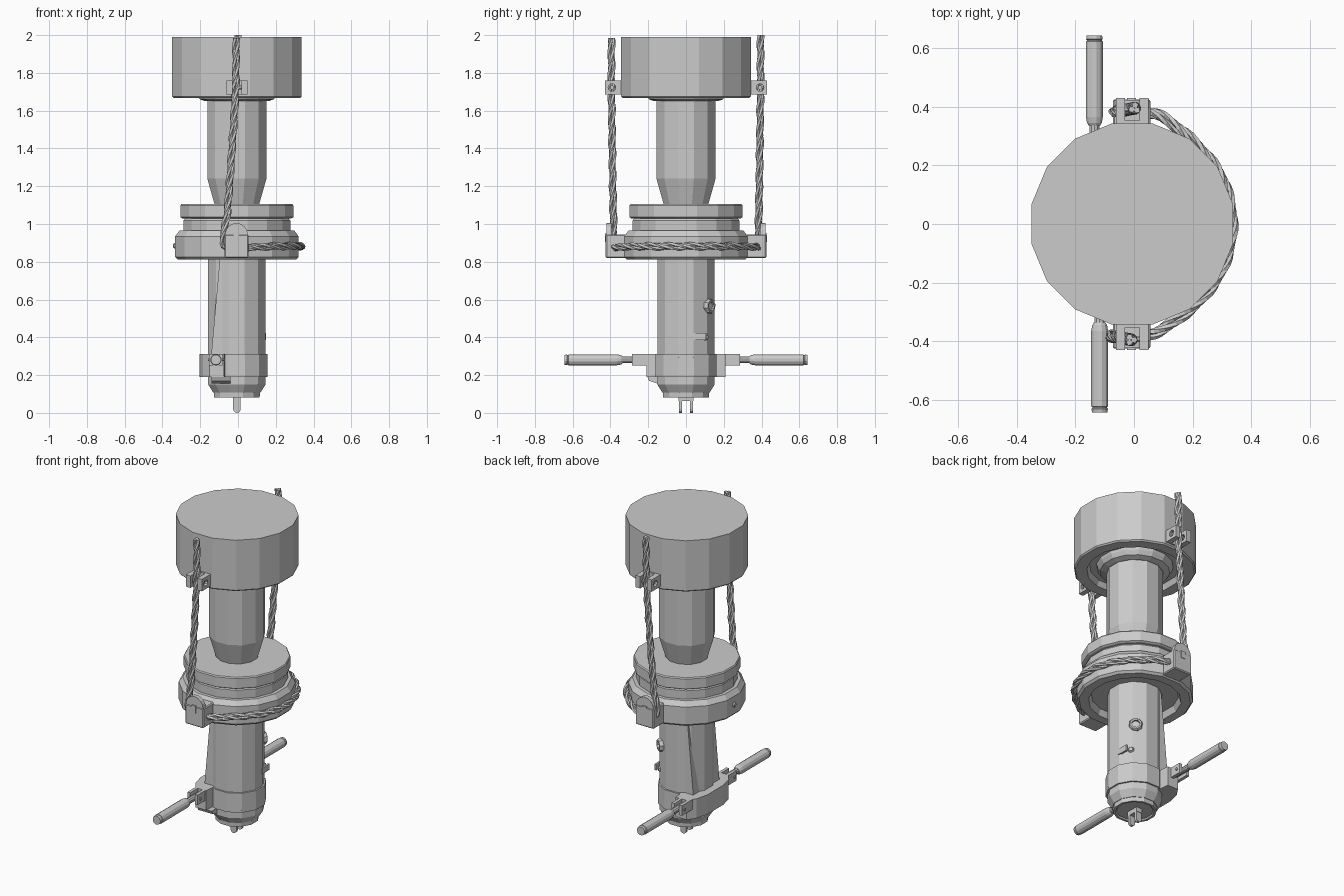
import bpy, bmesh, math
from mathutils import Vector, Matrix

if "Cube" in bpy.data.objects:
    bpy.data.objects.remove(bpy.data.objects["Cube"])

CX = -0.006  # shared axis of the turned parts
grey = bpy.data.materials.new("plain grey metal")
grey.diffuse_color = (0.6, 0.6, 0.6, 1)
grey.use_nodes = True
grey.node_tree.nodes["Principled BSDF"].inputs["Base Color"].default_value = grey.diffuse_color


def finish(name, bm):
    bmesh.ops.recalc_face_normals(bm, faces=bm.faces)
    me = bpy.data.meshes.new(name)
    bm.to_mesh(me)
    bm.free()
    me.materials.append(grey)
    ob = bpy.data.objects.new(name, me)
    bpy.context.collection.objects.link(ob)
    return ob


def lathe(name, profile, n, origin=(CX, 0, 0), axis=(0, 0, 1), offset=0.5, closed=False):
    """Revolve (radius, height) pairs around an axis."""
    bm = bmesh.new()
    rot = Vector((0, 0, 1)).rotation_difference(Vector(axis)).to_matrix()
    rings = []
    for r, h in profile:
        rings.append([bm.verts.new(Vector(origin) + rot @ Vector((
            r * math.cos((k + offset) * math.tau / n),
            r * math.sin((k + offset) * math.tau / n), h))) for k in range(n)])
    pairs = list(zip(rings, rings[1:]))
    if closed:
        pairs.append((rings[-1], rings[0]))
    for a, b in pairs:
        for k in range(n):
            bm.faces.new((a[k], a[(k + 1) % n], b[(k + 1) % n], b[k]))
    if not closed:
        bm.faces.new(rings[0])
        bm.faces.new(rings[-1])
    return finish(name, bm)


def box(name, x0, x1, y0, y1, z0, z1, bevel=0.0):
    bm = bmesh.new()
    bmesh.ops.create_cube(bm, size=1)
    for v in bm.verts:
        v.co = ((x0 + x1) / 2 + v.co.x * (x1 - x0),
                (y0 + y1) / 2 + v.co.y * (y1 - y0),
                (z0 + z1) / 2 + v.co.z * (z1 - z0))
    if bevel:
        bmesh.ops.bevel(bm, geom=bm.edges[:], offset=bevel, segments=1, affect='EDGES')
    return finish(name, bm)


def prism(name, points, shift):
    """Extrude a flat outline along a vector."""
    bm = bmesh.new()
    f = bm.faces.new([bm.verts.new(p) for p in points])
    ex = bmesh.ops.extrude_face_region(bm, geom=[f])
    bmesh.ops.translate(bm, vec=shift, verts=[g for g in ex["geom"] if isinstance(g, bmesh.types.BMVert)])
    return finish(name, bm)


# Head drum with recessed underside
lathe("head_drum", [(0.17, 1.65), (0.20, 1.66), (0.215, 1.685), (0.22, 1.70), (0.26, 1.70),
                    (0.275, 1.667), (0.342, 1.667), (0.35, 1.675), (0.35, 1.99)], 16)
# Neck
lathe("neck", [(0.115, 1.08), (0.162, 1.24), (0.162, 1.68)], 12)
# Stacked collar discs
lathe("collar_disc_top", [(0.295, 1.03), (0.305, 1.036), (0.305, 1.098), (0.30, 1.105)], 16)
lathe("collar_disc_middle", [(0.27, 0.95), (0.289, 0.965), (0.289, 1.018), (0.275, 1.034)], 16)
lathe("collar_ring", [(0.14, 0.85), (0.25, 0.85), (0.265, 0.812), (0.32, 0.812), (0.333, 0.825),
                      (0.333, 0.935), (0.31, 0.965), (0.14, 0.965)], 16, closed=True)
# Lower body and nose
lathe("lower_body", [(0.13, 0.108), (0.157, 0.15), (0.157, 0.90)], 12)
lathe("nose_ring", [(0.105, 0.09), (0.112, 0.082), (0.125, 0.082), (0.127, 0.118), (0.105, 0.118)], 12)
# Sloping back plate on the body
prism("back_plate", [(-0.095, -0.13, 0.83), (-0.147, -0.13, 0.25), (0.0, -0.13, 0.25), (0.0, -0.13, 0.83)],
      (0, 0.26, 0))
# Clamp band and jaw
lathe("clamp_band", [(0.14, 0.19), (0.167, 0.19), (0.167, 0.312), (0.14, 0.312)], 12, closed=True)
half = [(-0.07, 0.155), (-0.075, 0.21), (-0.15, 0.21), (-0.185, 0.16), (-0.205, 0.08)]
outline = half + [(x, -y) for x, y in reversed(half)]
prism("clamp_jaw", [(x, y, 0.19) for x, y in outline], (0, 0, 0.123))
prism("clamp_foot", [(-0.14, -0.205, 0.192), (-0.14, -0.195, 0.17), (-0.14, -0.15, 0.155), (-0.14, -0.10, 0.155),
                     (-0.14, -0.10, 0.192)], (0.10, 0, 0))
for i in range(8):  # small rivets on the band
    a = math.radians(-45 + 30 * (i // 2))
    d = Vector((math.cos(a), math.sin(a), 0))
    lathe("band_rivet", [(0.006, 0.155), (0.006, 0.166)], 6,
          (CX, 0, 0.205 if i % 2 else 0.297), d)

# Handles with forked ears
for s, hx in ((-1, -0.117), (1, -0.135)):
    for e in (-1, 1):
        x = hx + e * 0.026
        y0, y1 = sorted((s * 0.18, s * 0.285))
        box("handle_ear", x - 0.01, x + 0.01, y0, y1, 0.25, 0.313)
    lathe("handle_pin", [(0.008, -0.042), (0.008, 0.042)], 8, (hx, s * 0.262, 0.281), (1, 0, 0))
    lathe("handle_rod", [(0.018, 0.19), (0.018, 0.35)], 10, (hx, 0, 0.281), (0, s, 0))
    lathe("handle_grip", [(0.020, 0.335), (0.026, 0.345), (0.030, 0.365), (0.030, 0.622), (0.026, 0.624),
                          (0.026, 0.627), (0.029, 0.630), (0.027, 0.643)], 12, (hx, 0, 0.281), (0, s, 0))

# Fork under the nose
lathe("fork_base", [(0.115, 0.092), (0.115, 0.10)], 12)
box("fork_bridge", -0.026, 0.014, -0.04, 0.04, 0.062, 0.095)
for s in (-1, 1):
    arc = [(-0.006 + 0.02 * math.cos(t), s * 0.037, 0.02 + 0.02 * math.sin(t))
           for t in [math.pi * (1 + k / 6) for k in range(7)]]
    prism("fork_prong", arc + [(0.014, s * 0.037, 0.085), (-0.026, s * 0.037, 0.085)], (0, -s * 0.016, 0))

# Side nut, latch plate and ring bolt
a = math.radians(52)
d = Vector((math.cos(a), math.sin(a), 0))
lathe("side_nut", [(0.022, 0.14), (0.040, 0.14), (0.040, 0.163), (0.034, 0.172), (0.024, 0.172)], 8,
      (CX, 0, 0.565), d, closed=True)
lathe("side_nut_core", [(0.023, 0.14), (0.023, 0.16)], 8, (CX, 0, 0.565), d)
latch = box("latch_plate", 0.138, 0.15, 0.025, 0.10, 0.385, 0.422)
latch.matrix_world = Matrix.Translation((0, 0, 0)) @ Matrix.Rotation(math.radians(2), 4, 'Z')
lathe("latch_knob", [(0.019, 0.12), (0.019, 0.155), (0.012, 0.165)], 8, (CX, 0, 0.402),
      (math.cos(math.radians(42)), math.sin(math.radians(42)), 0))
lathe("ring_bolt", [(0.016, 0.31), (0.016, 0.332), (0.010, 0.338)], 8, (CX, 0, 0.885), (-1, 0, 0))

# Rope brackets, front and back
for s in (-1, 1):
    def ys(p, q):
        return sorted((s * p, s * q))
    # upper pair of lugs with a bored hole
    box("upper_bracket_plate", -0.06, 0.047, *ys(0.325, 0.353), 1.685, 1.76)
    for x0, x1 in ((-0.062, -0.03), (0.018, 0.05)):
        lug = box("upper_bracket_lug", x0, x1, *ys(0.33, 0.43), 1.685, 1.76)
        cut = lathe("lug_hole_cutter", [(0.02, -0.04), (0.02, 0.04)], 10,
                    ((x0 + x1) / 2, s * 0.392, 1.722), (1, 0, 0))
        cut.hide_render = True
        cut.hide_viewport = True
        m = lug.modifiers.new("hole", 'BOOLEAN')
        m.object = cut
        m.solver = 'EXACT'
    lathe("upper_bracket_pin", [(0.011, -0.045), (0.011, 0.045)], 8, (CX, s * 0.392, 1.722), (1, 0, 0))
    # lower housing with round-topped lug and small window plate
    box("lower_bracket", -0.072, 0.056, *ys(0.31, 0.425), 0.82, 0.945, 0.006)
    arc = [(-0.008 + 0.06 * math.cos(t), s * 0.395, 0.945 + 0.06 * math.sin(t))
           for t in [math.pi * k / 8 for k in range(9)]]
    prism("lower_bracket_lug", arc + [(-0.068, s * 0.395, 0.86), (0.052, s * 0.395, 0.86)],
          (0, s * 0.027, 0))
    box("bracket_window", -0.024, 0.006, *ys(0.42, 0.429), 0.905, 0.95)

# Twisted rope: down the front, round the collar, up the back
front = [(-0.01, -0.395, 1.985), (-0.013, -0.394, 1.72), (-0.035, -0.39, 1.35), (-0.058, -0.385, 1.05),
         (-0.077, -0.383, 0.94), (-0.072, -0.38, 0.888), (-0.03, -0.38, 0.877), (0.07, -0.372, 0.877)]
wrap = [(0.345 * math.cos(math.radians(t)), 0.345 * math.sin(math.radians(t)), 0.882) for t in (-52, -26, 0, 26, 52)]
back = [(x + 0.012, -y, z + (0.015 if z > 1.9 else 0)) for x, y, z in reversed(front)]
wrap = [(x * (1 if abs(y) < 0.2 else 1.02) - 0.01, y * 1.02, z) for x, y, z in wrap]
key = [Vector(p) for p in front + wrap + back]
path = []
for i in range(len(key) - 1):
    p0, p1, p2, p3 = (key[max(0, min(len(key) - 1, i + j))] for j in (-1, 0, 1, 2))
    n = max(3, int((p2 - p1).length / 0.02))
    for k in range(n):
        t = k / n
        m1, m2 = (p2 - p0) * 0.5, (p3 - p1) * 0.5
        scale = (p2 - p1).length  # limit tangents on uneven spans
        m1 = m1.normalized() * min(m1.length, scale)
        m2 = m2.normalized() * min(m2.length, scale)
        path.append(p1 * (2*t**3 - 3*t**2 + 1) + m1 * (t**3 - 2*t**2 + t)
                    + p2 * (-2*t**3 + 3*t**2) + m2 * (t**3 - t**2))
path.append(key[-1])

for strand in range(3):
    bm = bmesh.new()
    side, dist, prev = Vector((1, 0, 0)), 0.0, None
    for i, p in enumerate(path):
        tan = (path[min(i + 1, len(path) - 1)] - path[max(i - 1, 0)]).normalized()
        side = (side - tan * side.dot(tan)).normalized()
        up = tan.cross(side)
        dist += (p - path[i - 1]).length if i else 0
        ang = strand * math.tau / 3 + dist * math.tau / 0.35
        c = p + (side * math.cos(ang) + up * math.sin(ang)) * 0.0105
        ring = [bm.verts.new(c + (side * math.cos(ang + q) + up * math.sin(ang + q)) * 0.0115)
                for q in [k * math.tau / 5 for k in range(5)]]
        if prev:
            for k in range(5):
                bm.faces.new((prev[k], prev[(k + 1) % 5], ring[(k + 1) % 5], ring[k]))
        else:
            bm.faces.new(ring)
        prev = ring
    bm.faces.new(prev)
    finish("rope_strand", bm)
